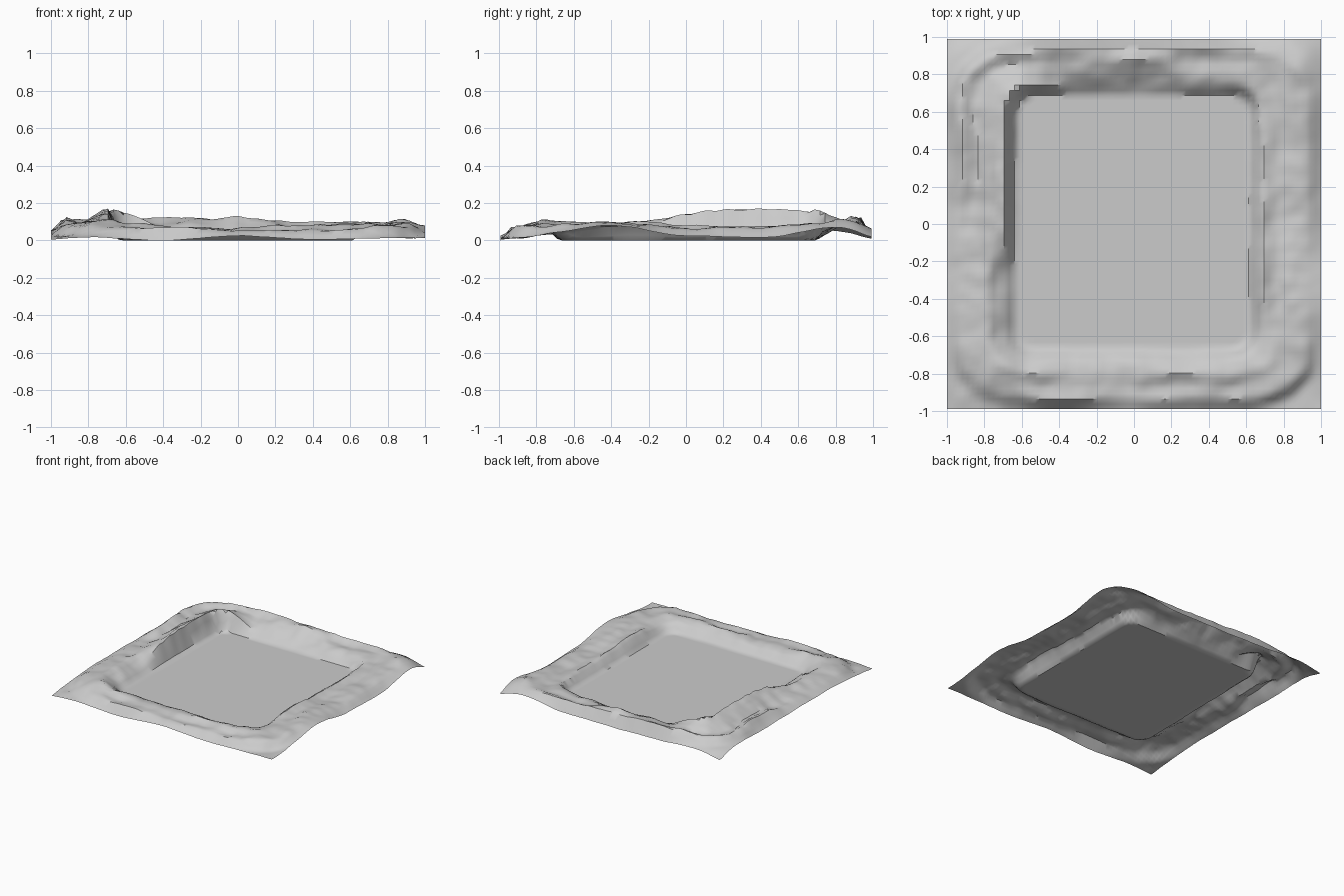
import bpy, bmesh, math
from mathutils import Vector, noise

old = bpy.data.objects.get("Cube")
if old:
    bpy.data.objects.remove(old, do_unlink=True)

# Ridge cross-sections, from the basin rim outwards, every 22.5 degrees from east
LEVELS = (0, 0.17, 0.4, 0.6, 0.8, 1.0, 1.38)
SECTIONS = (
    (.085, .055, .065, .065, .025, .02),   # east
    (.075, .060, .070, .060, .015, .02),
    (.080, .080, .095, .110, .095, .02),   # north-east
    (.045, .080, .070, .100, .020, .02),
    (.035, .085, .130, .110, .020, .02),   # north
    (.045, .085, .095, .125, .025, .02),
    (.165, .130, .085, .115, .060, .01),   # north-west
    (.175, .125, .080, .115, .045, .03),
    (.145, .115, .085, .080, .050, .04),   # west
    (.055, .105, .090, .075, .050, .04),
    (.060, .105, .095, .080, .025, .005),  # south-west
    (.055, .075, .055, .070, .000, .00),
    (.050, .070, .055, .060, .025, .02),   # south
    (.050, .080, .050, .055, .005, .01),
    (.065, .095, .075, .080, .015, .015),  # south-east
    (.105, .075, .095, .090, .080, .05),
)
RIM = {"east": .62, "west": .63, "north": .70, "south": .68}
ROUND = 0.31    # share of the border used to round the basin corners
HALF_Y = 0.99


def ease(t):
    return t * t * (3 - 2 * t)


def profile(i, s):
    """Height of one cross-section at outward distance s."""
    row = (0,) + SECTIONS[i % 16]
    for k in range(6):
        if s <= LEVELS[k + 1]:
            t = (s - LEVELS[k]) / (LEVELS[k + 1] - LEVELS[k])
            t = 0.5 * t + 0.5 * ease(t)
            return row[k] + (row[k + 1] - row[k]) * t
    return row[-1]


def outward(v, rim):
    core = (rim - ROUND) / (1 - ROUND)
    return max(0, (abs(v) - core) / (1 - core))


def height(x, y):
    u = outward(x, RIM["east" if x > 0 else "west"])
    v = outward(y, RIM["north" if y > 0 else "south"])
    d = (u ** 3 + v ** 3) ** (1 / 3)
    s = (d - ROUND) / (1 - ROUND)
    # the ridge lines meander between the rim and the outer edge
    wobble = noise.noise(Vector((x * 4, y * 4, 3))) + .5 * noise.noise(Vector((x * 9, y * 9, 5)))
    s += 0.07 * wobble * max(0, 1 - abs(2 * s - 1) ** 3)
    if s <= 0:
        return 0.0
    a = (math.atan2(y, x) / (math.pi / 8)) % 16
    i = int(a)
    t = ease(a - i)
    z = profile(i, s) * (1 - t) + profile(i + 1, s) * t
    rough = noise.noise(Vector((x * 6, y * 6, 7))) + .6 * noise.noise(Vector((x * 13, y * 13, 1)))
    fade = min(1, s * 4, max(0.25, (1 - max(abs(x), abs(y))) * 10))
    return max(0.0, z + 0.016 * rough * fade)


# Terrain sheet: grid displaced into a flat basin with a ring of ridges
bm = bmesh.new()
bmesh.ops.create_grid(bm, x_segments=72, y_segments=72, size=1)
for v in bm.verts:
    v.co.z = height(v.co.x, v.co.y)
    v.co.y *= HALF_Y
mesh = bpy.data.meshes.new("terrain")
bm.to_mesh(mesh)
bm.free()

mat = bpy.data.materials.new("light grey")
mat.use_nodes = True
grey = (0.6, 0.6, 0.6, 1)
mat.diffuse_color = grey
mat.node_tree.nodes["Principled BSDF"].inputs["Base Color"].default_value = grey
mesh.materials.append(mat)

terrain = bpy.data.objects.new("terrain", mesh)
bpy.context.collection.objects.link(terrain)
bpy.context.view_layer.objects.active = terrain
terrain.select_set(True)
bpy.ops.object.shade_smooth_by_angle(angle=math.radians(40))
